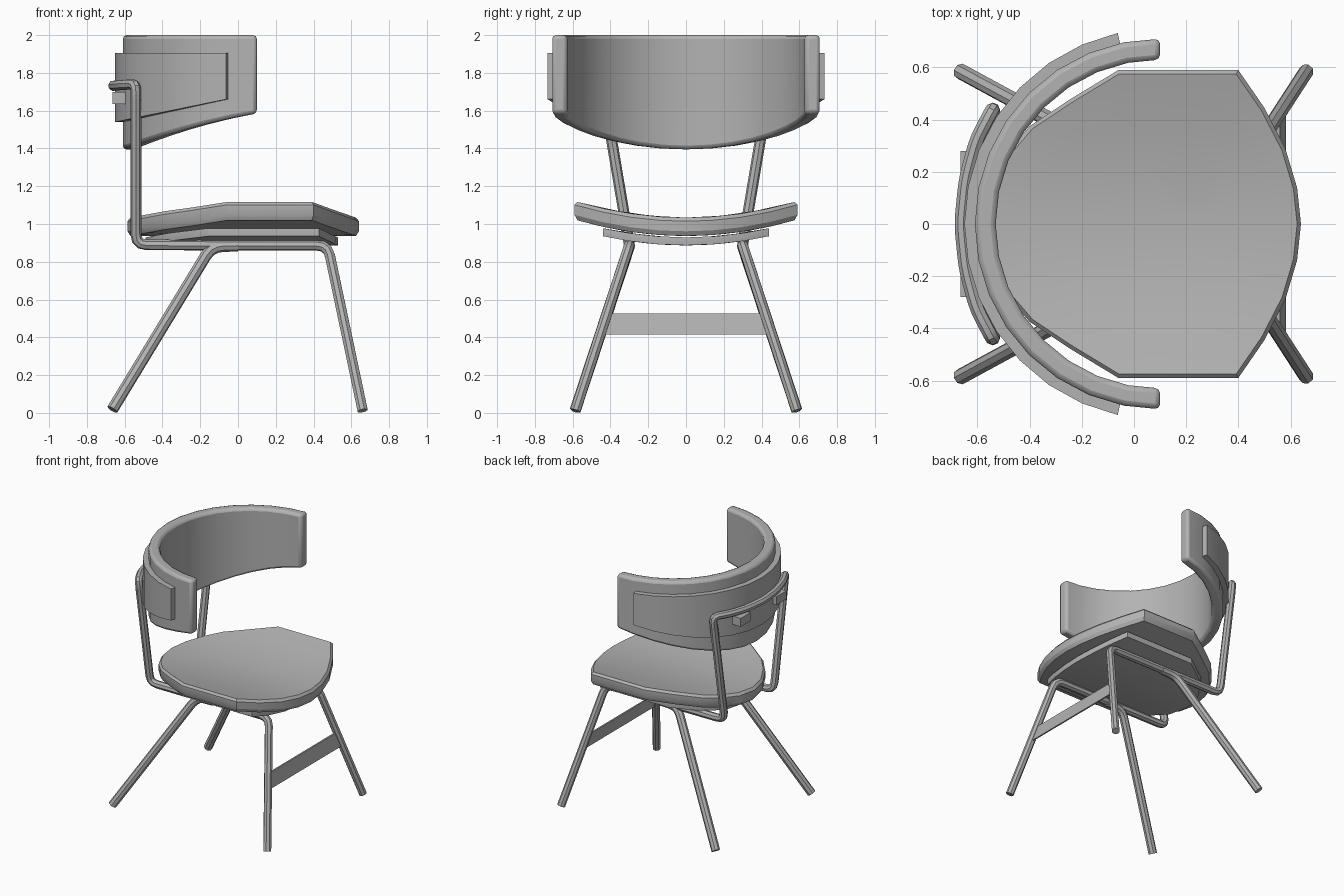
import bpy, bmesh, math
from mathutils import Vector

if "Cube" in bpy.data.objects:
    bpy.data.objects.remove(bpy.data.objects["Cube"])

mat = bpy.data.materials.new("plain grey")
mat.diffuse_color = (0.45, 0.45, 0.45, 1)
mat.use_nodes = True
mat.node_tree.nodes["Principled BSDF"].inputs["Base Color"].default_value = mat.diffuse_color


def finish(ob, angle=30):
    ob.data.materials.clear()
    ob.data.materials.append(mat)
    bpy.ops.object.select_all(action='DESELECT')
    ob.select_set(True)
    bpy.context.view_layer.objects.active = ob
    bpy.ops.object.shade_smooth_by_angle(angle=math.radians(angle))


def make(name, verts, faces, bevel=0, angle=30):
    me = bpy.data.meshes.new(name)
    bm = bmesh.new()
    vs = [bm.verts.new(v) for v in verts]
    for f in faces:
        bm.faces.new([vs[i] for i in f])
    bmesh.ops.recalc_face_normals(bm, faces=bm.faces[:])
    bm.to_mesh(me)
    bm.free()
    ob = bpy.data.objects.new(name, me)
    bpy.context.collection.objects.link(ob)
    finish(ob, angle)
    if bevel:
        m = ob.modifiers.new("rounding", 'BEVEL')
        m.width, m.segments = bevel, 2
        m.angle_limit = math.radians(40)
    return ob


def box(name, lo, hi):
    v = [(x, y, z) for x in (lo[0], hi[0]) for y in (lo[1], hi[1]) for z in (lo[2], hi[2])]
    f = [(0, 1, 3, 2), (4, 5, 7, 6), (0, 1, 5, 4), (2, 3, 7, 6), (0, 2, 6, 4), (1, 3, 7, 5)]
    return make(name, v, f)


def tube(name, pts, r, fillet):
    # octagonal tube along a path with rounded corners
    pts = [Vector(p) for p in pts]
    path = [pts[0]]
    for a, b, c in zip(pts, pts[1:], pts[2:]):
        d = min(fillet, (a - b).length * 0.45, (c - b).length * 0.45)
        p, q = b + (a - b).normalized() * d, b + (c - b).normalized() * d
        for t in (0, 0.33, 0.67, 1):
            path.append(p * (1 - t) ** 2 + b * 2 * t * (1 - t) + q * t * t)
    path.append(pts[-1])
    cu = bpy.data.curves.new(name, 'CURVE')
    cu.dimensions = '3D'
    cu.bevel_depth, cu.bevel_resolution, cu.use_fill_caps = r, 2, True
    sp = cu.splines.new('POLY')
    sp.points.add(len(path) - 1)
    for p, co in zip(sp.points, path):
        p.co = (*co, 1)
    ob = bpy.data.objects.new(name, cu)
    bpy.context.collection.objects.link(ob)
    bpy.ops.object.select_all(action='DESELECT')
    ob.select_set(True)
    bpy.context.view_layer.objects.active = ob
    bpy.ops.object.convert(target='MESH')
    finish(bpy.context.object)


def dished(name, half, z0, thick, edge):
    # slab with a mirrored outline, bent upwards towards the sides
    outline = half + [(x, -y) for x, y in reversed(half[1:-1])]
    n, cx = len(outline), 0.05
    prof = [(0.35, 0), (0.7, 0), (1 - edge, 0), (1, thick * 0.25), (1, thick * 0.8),
            (1 - edge, thick), (0.7, thick), (0.35, thick)]
    v = [(cx + (x - cx) * s, y * s, z0 + dz + 0.25 * (y * s) ** 2)
         for s, dz in prof for x, y in outline]
    v += [(cx, 0, z0), (cx, 0, z0 + thick)]
    f = [(k * n + i, k * n + (i + 1) % n, (k + 1) * n + (i + 1) % n, (k + 1) * n + i)
         for k in range(len(prof) - 1) for i in range(n)]
    top = (len(prof) - 1) * n
    f += [(i, (i + 1) % n, len(v) - 2) for i in range(n)]
    f += [(top + i, top + (i + 1) % n, len(v) - 1) for i in range(n)]
    make(name, v, f)


def shell(name, r0, r1, a_max, steps, ztop, zlow, bevel):
    # curved wall around (0.1, 0) with a sloping lower edge
    v, f = [], []
    for i in range(steps + 1):
        a = -a_max + 2 * a_max * i / steps
        zb = zlow((1 - math.cos(a)))
        for r, z in ((r0, zb), (r1, zb), (r1, ztop), (r0, ztop)):
            v.append((0.1 - r * math.cos(a), r * math.sin(a), z))
    for i in range(steps):
        for j in range(4):
            k = (j + 1) % 4
            f.append((i * 4 + j, i * 4 + k, i * 4 + 4 + k, i * 4 + 4 + j))
    f += [(0, 1, 2, 3), tuple(steps * 4 + j for j in range(4))]
    make(name, v, f, bevel)


# seat cushion and the plate below it
dished("seat", [(0.64, 0), (0.625, 0.14), (0.58, 0.29), (0.5, 0.445), (0.4, 0.59),
                (-0.06, 0.59), (-0.25, 0.475), (-0.4, 0.375), (-0.49, 0.27),
                (-0.56, 0.14), (-0.585, 0)], 0.937, 0.097, 0.025)
dished("seat_plate", [(0.53, 0), (0.515, 0.16), (0.48, 0.31), (0.43, 0.44), (-0.16, 0.44),
                      (-0.36, 0.31), (-0.46, 0.16), (-0.49, 0)], 0.887, 0.042, 0.002)

# backrest and the plate behind it
shell("backrest", 0.63, 0.71, math.pi / 2, 16, 2.0,
      lambda t: 1.395 + 0.19 * t * (1.4 - 0.4 * t), 0.02)
shell("back_plate", 0.705, 0.75, math.radians(77.5), 14, 1.905,
      lambda t: 1.54 + 0.12 * t / 0.78, 0)

# tubular frame
for s, side in ((1, "left"), (-1, "right")):
    tube("frame_and_front_leg_" + side,
         [(-0.541, s * 0.43, 1.66), (-0.541, s * 0.30, 0.89),
          (0.475, s * 0.30, 0.888), (0.66, s * 0.585, 0.012)], 0.029, 0.06)
    tube("back_leg_" + side,
         [(0.0, s * 0.30, 0.885), (-0.14, s * 0.30, 0.882), (-0.665, s * 0.585, 0.018)],
         0.031, 0.09)
    y = s * 0.22
    box("back_clip_" + side, (-0.665, y - 0.06, 1.635), (-0.58, y + 0.06, 1.70))
tube("back_rail", [(-0.541, -0.43, 1.66), (-0.541, -0.443, 1.74), (-0.605, -0.32, 1.737),
                   (-0.645, -0.17, 1.733), (-0.662, 0, 1.732), (-0.645, 0.17, 1.733),
                   (-0.605, 0.32, 1.737), (-0.541, 0.443, 1.74), (-0.541, 0.43, 1.66)],
     0.028, 0.045)

# brace between the front legs
v = [(x + d, y * s, z) for d in (-0.006, 0.006)
     for x, y, z, s in ((0.576, 0.455, 0.415, -1), (0.576, 0.455, 0.415, 1),
                        (0.553, 0.42, 0.525, 1), (0.553, 0.42, 0.525, -1))]
make("front_brace", v, [(0, 1, 2, 3), (4, 5, 6, 7), (0, 1, 5, 4), (1, 2, 6, 5),
                        (2, 3, 7, 6), (3, 0, 4, 7)])
